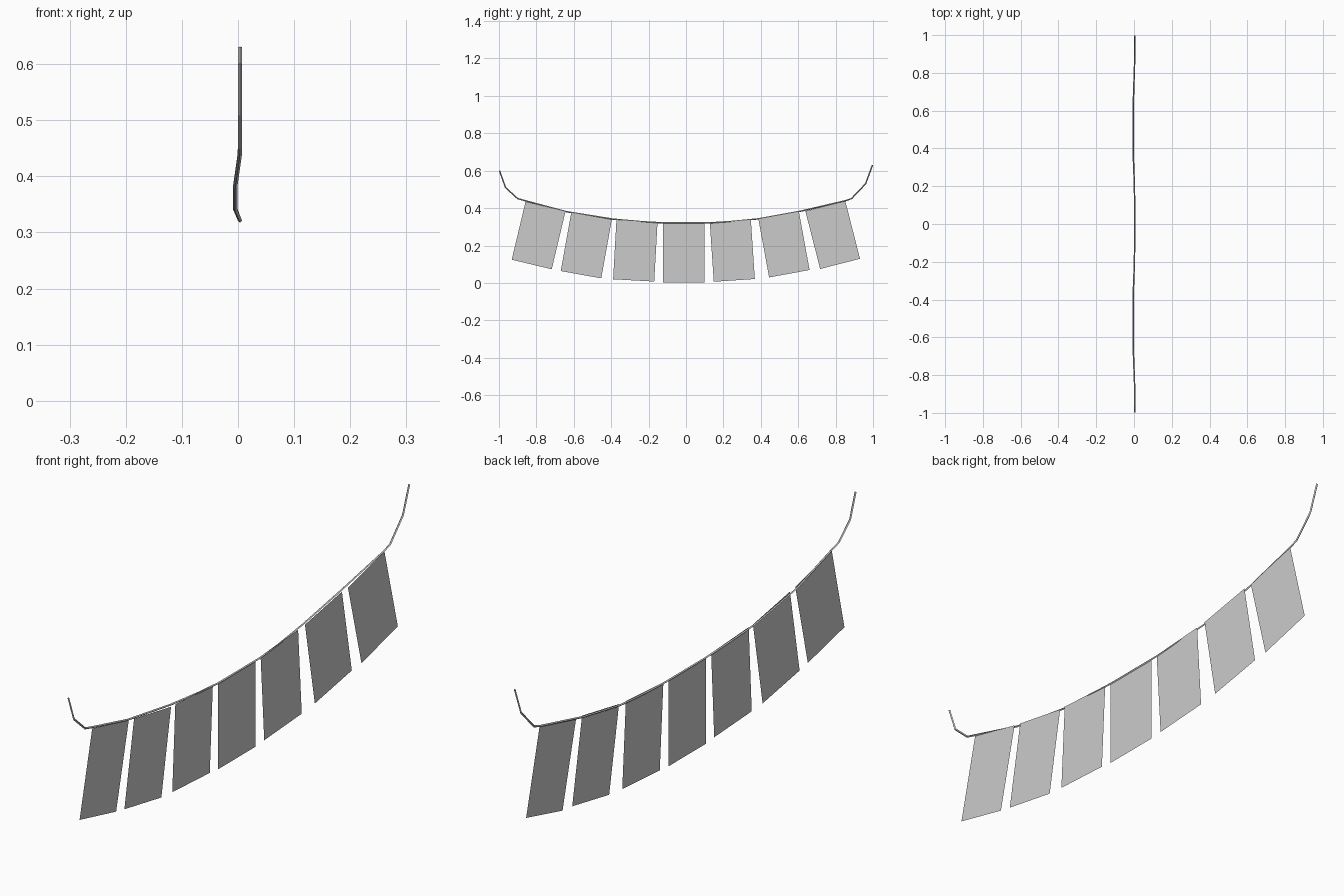
import bpy, bmesh
from math import radians
from mathutils import Matrix, Vector

if "Cube" in bpy.data.objects:
    bpy.data.objects.remove(bpy.data.objects["Cube"])

FLAG_W, FLAG_H, FLAG_X = 0.22, 0.319, 0.0035

# Sagging cord: a thin four-sided tube, bowing slightly in x behind the flags
path = [(.0035, -.997, .60), (.0035, -.965, .51), (.0035, -.90, .451), (.003, -.85, .437),
        (-.005, -.64, .381), (-.005, -.39, .341), (.001, -.23, .327), (.0035, -.12, .321),
        (.0035, .12, .321), (.001, .23, .327), (-.005, .39, .343), (-.005, .61, .383),
        (.003, .85, .439), (.0035, .885, .451), (.0035, .96, .53), (.0035, .997, .63)]
curve = bpy.data.curves.new("cord", 'CURVE')
curve.dimensions = '3D'
curve.bevel_depth = 0.0038
curve.bevel_resolution = 0
curve.use_fill_caps = True
spline = curve.splines.new('POLY')
spline.points.add(len(path) - 1)
for point, co in zip(spline.points, path):
    point.co = (*co, 1)
spline.use_smooth = False
cord = bpy.data.objects.new("cord", curve)
bpy.context.collection.objects.link(cord)
bpy.context.view_layer.objects.active = cord
cord.select_set(True)
bpy.ops.object.convert(target='MESH')


# Flat rectangular flag hanging from the middle of its top edge
def flag(index, y, z, angle):
    turn = Matrix.Translation((FLAG_X, y, z)) @ Matrix.Rotation(radians(angle), 4, 'X')
    w = FLAG_W / 2
    bm = bmesh.new()
    corners = [(-w, -FLAG_H), (w, -FLAG_H), (w, 0), (-w, 0)]
    bm.faces.new([bm.verts.new(turn @ Vector((0, a, b))) for a, b in corners])
    mesh = bpy.data.meshes.new(f"flag_{index}")
    bm.to_mesh(mesh)
    bm.free()
    bpy.context.collection.objects.link(bpy.data.objects.new(f"flag_{index}", mesh))


# Row of flags: top-centre position and tilt along the cord
row = [(-.751, .409, -13.4), (-.505, .358, -10.2), (-.262, .332, -3.2), (-.012, .321, 0),
       (.237, .332, 3.8), (.495, .363, 10.4), (.745, .411, 14.3)]
for i, (y, z, angle) in enumerate(row, 1):
    flag(i, y, z, angle)
